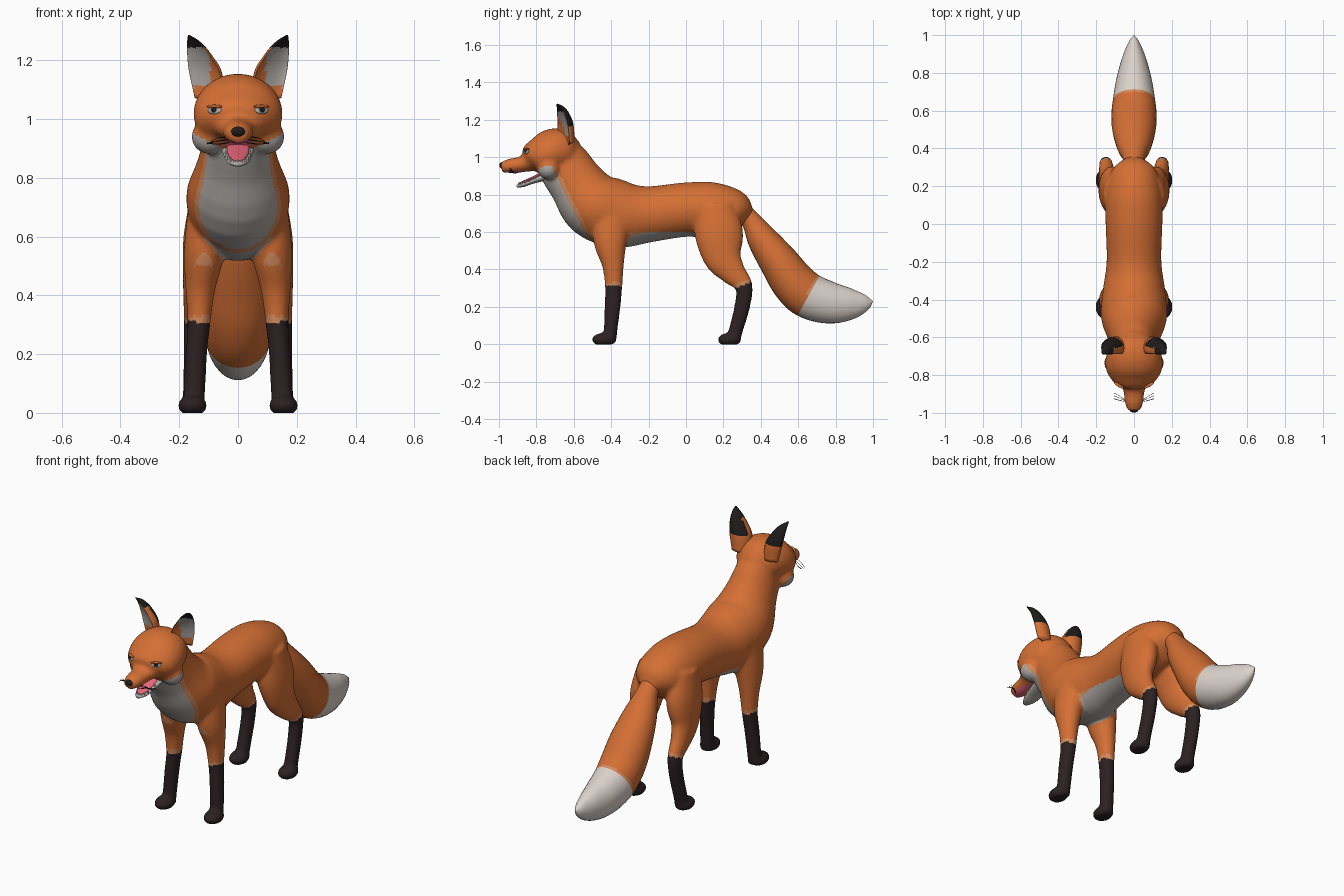
import bpy, bmesh, math
from mathutils import Matrix, Vector

if "Cube" in bpy.data.objects:
    bpy.data.objects.remove(bpy.data.objects["Cube"])

COLOURS = {
    "orange_fur": (0.66, 0.16, 0.035),
    "light_orange_fur": (0.66, 0.26, 0.11),
    "white_fur": (0.72, 0.65, 0.60),
    "grey_fur": (0.43, 0.40, 0.375),
    "dark_brown_fur": (0.025, 0.015, 0.017),
    "black": (0.014, 0.011, 0.011),
    "pink_mouth": (0.80, 0.13, 0.19),
}
MATERIALS = {}
for title, rgb in COLOURS.items():
    mat = bpy.data.materials.new(title)
    mat.use_nodes = True
    mat.diffuse_color = (*rgb, 1)
    mat.node_tree.nodes["Principled BSDF"].inputs["Base Color"].default_value = (*rgb, 1)
    MATERIALS[title] = mat


def finish(name, bm, rule):
    """Turn a bmesh into a smooth object; rule is a colour name or a face function."""
    bmesh.ops.recalc_face_normals(bm, faces=bm.faces)
    mesh = bpy.data.meshes.new(name)
    bm.to_mesh(mesh)
    bm.free()
    obj = bpy.data.objects.new(name, mesh)
    bpy.context.collection.objects.link(obj)
    paint(obj, rule)
    return obj


def paint(obj, rule):
    obj.data.materials.clear()
    used = []
    for poly in obj.data.polygons:
        colour = rule if isinstance(rule, str) else rule(poly.center, poly.normal)
        if colour not in used:
            used.append(colour)
            obj.data.materials.append(MATERIALS[colour])
        poly.material_index = used.index(colour)
        poly.use_smooth = True


def spline(rings, steps):
    """Smooth the ring list (x, y, z, half width, half depth) with a Catmull-Rom curve."""
    pts = [Vector(r) for r in rings]
    pts = [pts[0] * 2 - pts[1]] + pts + [pts[-1] * 2 - pts[-2]]
    out = []
    for a, b, c, d in zip(pts, pts[1:], pts[2:], pts[3:]):
        for i in range(steps):
            t = i / steps
            out.append(b + (c - a) * (t / 2) + (a * 2 - b * 5 + c * 4 - d) * (t * t / 2)
                       + (b * 3 - a - c * 3 + d) * (t ** 3 / 2))
    return out + [pts[-2]]


def loft(bm, rings, side=1, sides=20, steps=4, cup=None):
    """Skin elliptical rings along a path; cup pushes one side of each ring inwards."""
    path = spline(rings, steps)
    loops = []
    for i, (x, y, z, rx, rn) in enumerate(path):
        before, after = path[max(i - 1, 0)], path[min(i + 1, len(path) - 1)]
        tangent = Vector((0, after[1] - before[1], after[2] - before[2])).normalized()
        normal = Vector((0, -tangent.z, tangent.y))
        loop = []
        for k in range(sides):
            angle = math.tau * k / sides
            offset = Vector((math.cos(angle) * max(rx, 0.002), 0, 0))
            offset += normal * math.sin(angle) * max(rn, 0.002)
            if cup:
                offset -= cup * max(0, offset.dot(cup)) * 1.3
            loop.append(bm.verts.new(((x + offset.x) * side, y + offset.y, z + offset.z)))
        loops.append(loop)
    for low, high in zip(loops, loops[1:]):
        for k in range(sides):
            j = (k + 1) % sides
            bm.faces.new((low[k], low[j], high[j], high[k]))
    bm.faces.new(loops[0])
    bm.faces.new(loops[-1])


def ball(bm, centre, size, turn=Matrix()):
    matrix = Matrix.Translation(centre) @ turn @ Matrix.Diagonal((*size, 1))
    bmesh.ops.create_uvsphere(bm, u_segments=20, v_segments=12, radius=1, matrix=matrix)


# Torso and neck, head and muzzle
skin = bmesh.new()
loft(skin, [(0, .35, .69, .04, .03), (0, .28, .71, .12, .11), (0, .15, .715, .15, .15),
            (0, 0, .72, .15, .145), (0, -.2, .695, .145, .15), (0, -.35, .695, .165, .18),
            (0, -.49, .745, .175, .18), (0, -.585, .86, .135, .15),
            (0, -.65, .955, .115, .142), (0, -.69, 1.03, .115, .12)], sides=32)
loft(skin, [(0, -.57, 1.03, .05, .05), (0, -.62, 1.03, .115, .105), (0, -.7, 1.03, .148, .125),
            (0, -.77, 1.005, .148, .113), (0, -.82, .99, .12, .088), (0, -.85, .972, .075, .052),
            (0, -.89, .96, .055, .042), (0, -.945, .953, .049, .038), (0, -.988, .945, .034, .026)],
     sides=32)

FRONT_LEG = [(.11, -.4, .7, .06, .1), (.115, -.405, .55, .07, .09), (.128, -.39, .42, .051, .058),
             (.133, -.387, .3, .039, .046), (.142, -.393, .2, .037, .043),
             (.148, -.403, .08, .037, .037), (.15, -.41, .01, .036, .037)]
HIND_LEG = [(.1, .15, .75, .06, .1), (.112, .175, .6, .074, .13), (.128, .195, .47, .06, .105),
            (.14, .25, .385, .046, .072), (.148, .31, .31, .037, .047),
            (.15, .3, .2, .035, .042), (.152, .268, .08, .036, .038), (.152, .25, .01, .036, .038)]
for side in (-1, 1):
    ball(skin, (side * .095, -.735, .94), (.064, .06, .06))          # cheek
    for leg, paw_y in ((FRONT_LEG, -.44), (HIND_LEG, .232)):
        loft(skin, leg, side)
        ball(skin, (side * .155, paw_y, .025), (.05, .064, .036))    # paw


def fur_colour(c, n):
    x = abs(c.x)
    sock = .31 if c.y < 0 else .2 + .38 * c.y
    if c.z < sock:
        return "dark_brown_fur"
    if c.z < sock + .02:
        return "light_orange_fur"
    if c.y < -.78 and x < .042 and .87 < c.z < .93 and n.z < -.25:
        return "pink_mouth"
    # Bib over the cheeks, throat and chest
    edge = -.72 + .5 * (.95 - c.z)
    if .5 < c.z < .875 + .5 * x and -.85 < c.y < edge + .025 and c.z < .97:
        return "grey_fur" if c.y < edge else "light_orange_fur"
    # Belly
    if -.56 < c.y < .07 and .5 < c.z < .6 and n.z < -.45 and x < .13:
        return "grey_fur" if n.z < -.6 else "light_orange_fur"
    return "orange_fur"


# Blend the parts into one skin
body = finish("body", skin, "orange_fur")
bpy.context.view_layer.objects.active = body
remesh = body.modifiers.new("blend", "REMESH")
remesh.mode = "VOXEL"
remesh.voxel_size = .01
relax = body.modifiers.new("relax", "SMOOTH")
relax.iterations = 6
for modifier in ("blend", "relax"):
    bpy.ops.object.modifier_apply(modifier=modifier)
for v in body.data.vertices:
    v.co.z = max(v.co.z, 0)
body.data.update()
paint(body, fur_colour)
bpy.context.view_layer.update()

# Tail with a white tip
tail = bmesh.new()
loft(tail, [(0, .24, .76, .05, .05), (0, .34, .67, .055, .052), (0, .41, .56, .09, .082),
            (0, .5, .435, .115, .105), (0, .575, .33, .12, .118), (0, .655, .26, .112, .122),
            (0, .77, .222, .093, .112), (0, .88, .215, .063, .085), (0, .96, .222, .03, .045),
            (0, .998, .23, .003, .004)], sides=28, steps=6)


def tail_colour(c, n):
    along = c.y - .5 * (c.z - .26)
    if along > .665:
        return "white_fur"
    return "light_orange_fur" if along > .645 else "orange_fur"


finish("tail", tail, tail_colour)

# Open lower jaw, tongue and teeth
jaw = bmesh.new()
loft(jaw, [(0, -.73, .905, .06, .025), (0, -.82, .872, .047, .014),
           (0, -.87, .853, .036, .012), (0, -.905, .845, .014, .007)])
finish("lower_jaw", jaw, "grey_fur")
tongue = bmesh.new()
loft(tongue, [(0, -.75, .921, .04, .01), (0, -.83, .884, .036, .008),
              (0, -.875, .866, .025, .006), (0, -.893, .859, .01, .004)])
finish("tongue", tongue, "pink_mouth")
teeth = bmesh.new()
for i in range(11):
    angle = math.pi * i / 10
    reach = math.sin(angle)
    spot = Matrix.Translation((.04 * math.cos(angle), -.81 - .085 * reach, .89 - .034 * reach))
    bmesh.ops.create_cone(teeth, cap_ends=True, segments=6, radius1=.006, radius2=.001,
                          depth=.018, matrix=spot)
finish("teeth", teeth, "white_fur")


def on_face(x, z):
    """Point on the front of the head and a matrix that faces outwards there."""
    hit, point, normal, _ = body.ray_cast(Vector((x, -2, z)), Vector((0, 1, 0)))
    return point, normal, normal.to_track_quat("Z", "Y").to_matrix().to_4x4()


# Nose
nose = bmesh.new()
ball(nose, (0, -.98, .957), (.026, .018, .018))
finish("nose", nose, "black")

EAR = [(.1, -.65, 1.07, .055, .055), (.115, -.66, 1.16, .06, .06), (.133, -.668, 1.215, .046, .05),
       (.149, -.678, 1.255, .028, .032), (.167, -.69, 1.285, .004, .005)]
for side, label in ((-1, "right"), (1, "left")):
    # Cupped ear: pale inside, black back and tip
    def ear_colour(c, n, side=side):
        if c.z > 1.243 or (n.y > .15 and c.z > 1.165):
            return "black"
        outward = n.x * side
        if c.z > 1.11 and n.y < -.2 and outward > -.45 and abs(c.x) > .095:
            return "grey_fur"
        return "orange_fur"

    ear = bmesh.new()
    loft(ear, EAR, side, sides=24, steps=6, cup=Vector((.45, -.89, 0)))
    finish(label + "_ear", ear, ear_colour)

    # Almond eye, pupil and upper lid
    point, normal, turn = on_face(side * .08, 1.03)
    for part, lift, shift, size, colour in (
            ("eye", 0, 0, (.027, .013, .006), "grey_fur"),
            ("pupil", .003, .002, (.011, .011, .006), "black"),
            ("eyelid", 0, .013, (.031, .006, .008), "orange_fur")):
        bm = bmesh.new()
        ball(bm, point + normal * lift + Vector((0, 0, shift)), size, turn)
        finish(f"{label}_{part}", bm, colour)

    # Whiskers
    whiskers = bmesh.new()
    for i in range(3):
        z = .94 - .01 * i
        loft(whiskers, [(.03, -.945, z, .002, .002), (.07, -.935 + .01 * i, z - .005, .002, .002),
                        (.105, -.925 + .015 * i, z - .025 + .012 * i, .001, .001)],
             side, sides=5, steps=3)
    finish(label + "_whiskers", whiskers, "black")
